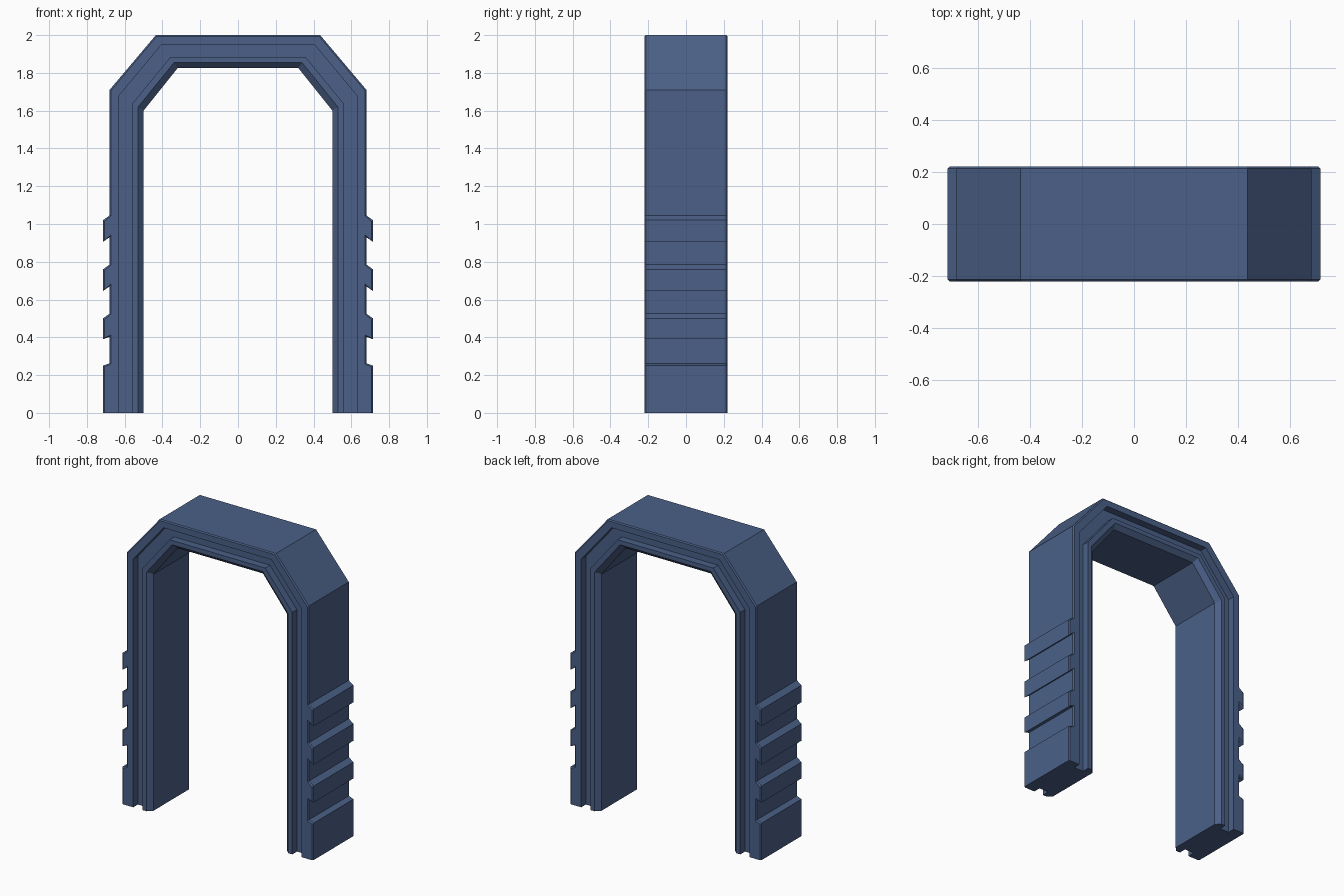
import bpy, bmesh

if "Cube" in bpy.data.objects:
    bpy.data.objects.remove(bpy.data.objects["Cube"])

blue = bpy.data.materials.new("slate blue")
blue.diffuse_color = (0.07, 0.118, 0.245, 1)
blue.use_nodes = True
blue.node_tree.nodes["Principled BSDF"].inputs["Base Color"].default_value = blue.diffuse_color


def loft(name, rings):
    """Skin a list of closed rings and cap both ends."""
    bm = bmesh.new()
    vs = [[bm.verts.new(p) for p in r] for r in rings]
    n = len(vs[0])
    for a, b in zip(vs, vs[1:]):
        for i in range(n):
            j = (i + 1) % n
            bm.faces.new((a[i], a[j], b[j], b[i]))
    bm.faces.new(vs[0][::-1])
    bm.faces.new(vs[-1])
    bmesh.ops.recalc_face_normals(bm, faces=bm.faces)
    me = bpy.data.meshes.new(name)
    bm.to_mesh(me)
    bm.free()
    me.materials.append(blue)
    ob = bpy.data.objects.new(name, me)
    bpy.context.collection.objects.link(ob)
    return ob


# Arch frame: grooved, chamfered cross-section swept around the doorway
HALF = 0.22
front = [(0.68, -0.213), (0.673, -HALF), (0.63, -HALF), (0.63, -0.17),
         (0.56, -0.17), (0.56, -HALF), (0.53, -HALF), (0.50, -0.19)]
section = front + [(x, -y) for x, y in reversed(front)]


def station(k, x, y):
    s = (0.68 - x) / 0.18  # 0 = outer outline, 1 = inner outline
    right = [(x, 0), (x, 1.71 - 0.11 * s), (0.435 - 0.115 * s, 2 - 0.175 * s)]
    path = right + [(-px, pz) for px, pz in reversed(right)]
    return (path[k][0], y, path[k][1])


loft("arch_frame", [[station(k, x, y) for x, y in section] for k in range(6)])

# Side ribs: undercut ledges on the outside of both legs
BASE, OUT, EDGE = 0.673, 0.715, 0.007
ribs = [(1.05, 1.02, 0.905, 0.935), (0.79, 0.76, 0.645, 0.675),
        (0.53, 0.50, 0.39, 0.405), (0.265, 0.25, 0.0, 0.0)]
for side, label in ((1, "right"), (-1, "left")):
    for i, (top_in, top_out, low_out, low_in) in enumerate(ribs):
        rings = []
        for y, e in ((-HALF, EDGE), (-HALF + EDGE, 0), (HALF - EDGE, 0), (HALF, EDGE)):
            el = e if low_out > 0 else 0
            rings.append([(side * BASE, y, top_in - e), (side * (OUT - e), y, top_out - e),
                          (side * (OUT - e), y, low_out + el), (side * BASE, y, low_in + el)])
        loft(f"{label}_rib_{i + 1}", rings)
